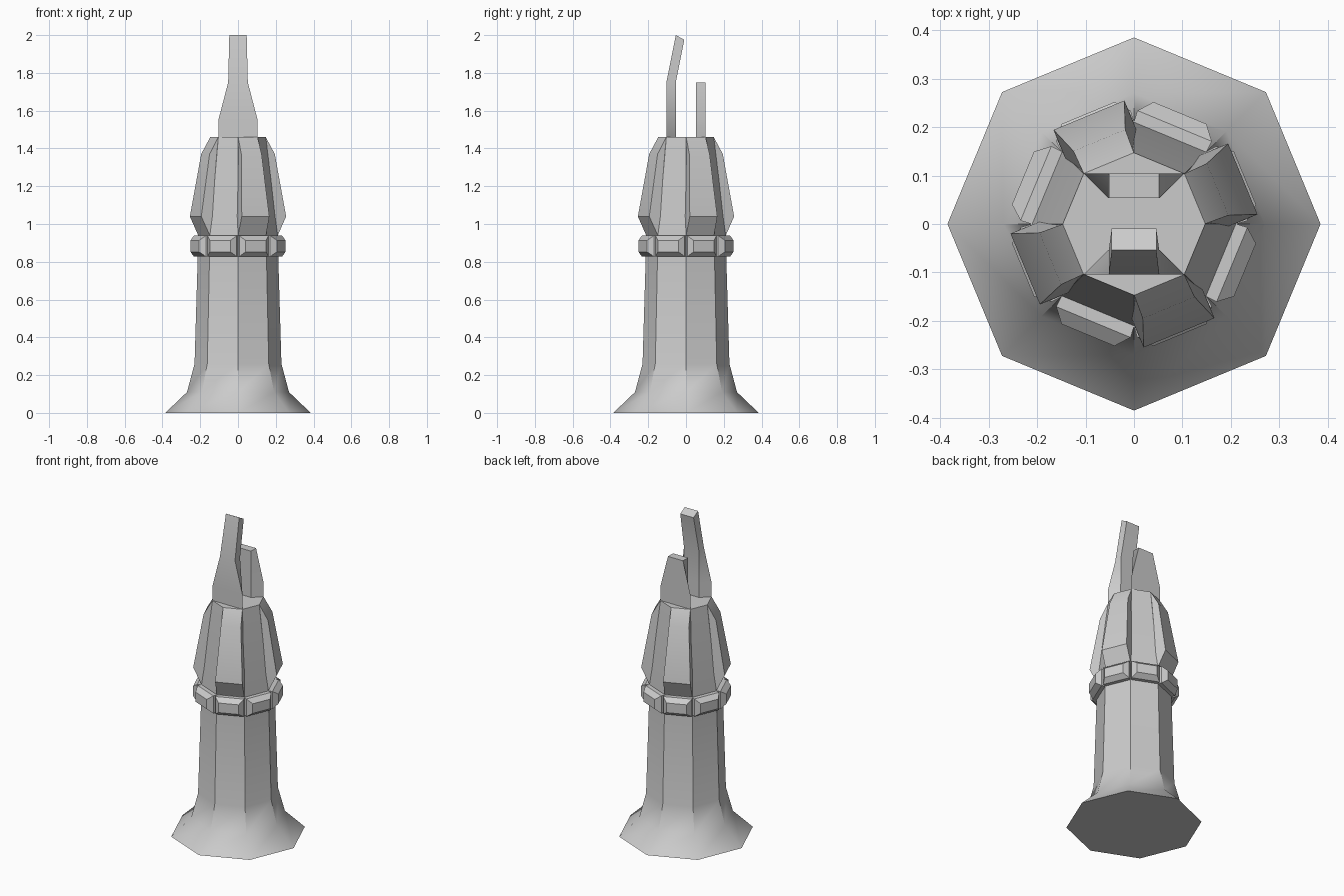
import bpy, bmesh
from math import radians, cos, sin, pi

if "Cube" in bpy.data.objects:
    bpy.data.objects.remove(bpy.data.objects["Cube"])


def loft(name, rings, smooth=32):
    """Skin a stack of equal-length point loops and cap both ends."""
    bm = bmesh.new()
    loops = [[bm.verts.new(p) for p in r] for r in rings]
    n = len(loops[0])
    for a, b in zip(loops, loops[1:]):
        for i in range(n):
            j = (i + 1) % n
            bm.faces.new((a[i], a[j], b[j], b[i]))
    bm.faces.new(loops[0][::-1])
    bm.faces.new(loops[-1])
    bmesh.ops.recalc_face_normals(bm, faces=bm.faces)
    me = bpy.data.meshes.new(name)
    bm.to_mesh(me)
    bm.free()
    ob = bpy.data.objects.new(name, me)
    bpy.context.collection.objects.link(ob)
    bpy.ops.object.select_all(action='DESELECT')
    bpy.context.view_layer.objects.active = ob
    ob.select_set(True)
    if smooth:
        bpy.ops.object.shade_smooth_by_angle(angle=radians(smooth))
    return ob


# Octagonal tower shaft with flared foot
profile = [(0.385, 0), (0.27, 0.11), (0.23, 0.26), (0.213, 0.83),
           (0.21, 0.94), (0.147, 1.46)]
loft("tower_shaft", [[(r * cos(i * pi / 4), r * sin(i * pi / 4), z)
                      for i in range(8)] for r, z in profile])

# Chamfered blocks forming the collar, one per side
for k in range(8):
    rings = [[(x, -h, z0), (x, h, z0), (x, h, z1), (x, -h, z1)]
             for x, h, z0, z1 in [(0.18, 0.08, 0.828, 0.938),
                                  (0.219, 0.083, 0.828, 0.938),
                                  (0.248, 0.059, 0.853, 0.913)]]
    block = loft(f"collar_block_{k + 1}", rings, 0)
    block.rotation_euler.z = radians(22.5 + 45 * k)

# Raised armour panels on alternate sides of the upper tower
for k in range(4):
    rings = [[(i, -hi, z), (o, -ho, z), (o, ho, z), (i, hi, z)]
             for i, hi, o, ho, z in [(0.17, 0.08, 0.195, 0.08, 0.94),
                                     (0.16, 0.079, 0.243, 0.079, 1.04),
                                     (0.12, 0.058, 0.187, 0.058, 1.37),
                                     (0.11, 0.056, 0.136, 0.056, 1.46)]]
    panel = loft(f"upper_panel_{k + 1}", rings)
    panel.rotation_euler.z = radians(22.5 + 90 * k)


# Tapered prongs: each level is outer y, outer half width, outer z, then inner
def prong(name, side, levels):
    loft(name, [[(-a, side * yo, zo), (a, side * yo, zo),
                 (b, side * yi, zi), (-b, side * yi, zi)]
                for yo, a, zo, yi, b, zi in levels])


stem = [(0.104, 0.104, 1.45, 0.054, 0.053, 1.45),
        (0.104, 0.104, 1.55, 0.054, 0.053, 1.55),
        (0.104, 0.052, 1.75, 0.054, 0.052, 1.75)]
prong("back_prong", 1, stem)
prong("front_prong", -1, stem + [(0.054, 0.046, 2.0, 0.009, 0.046, 1.975)])
